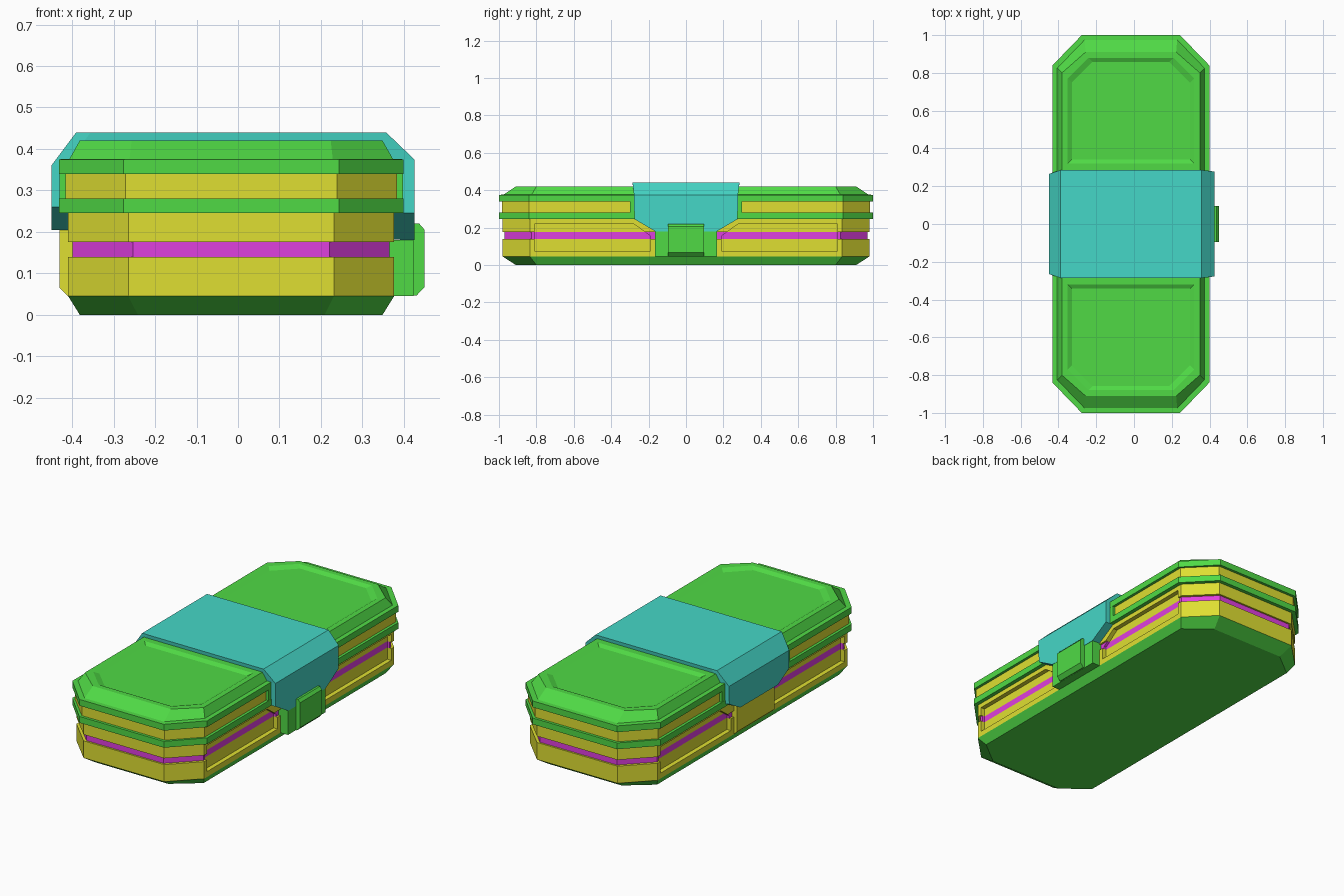
import bpy, bmesh
from mathutils import Vector

cube = bpy.data.objects.get("Cube")
if cube:
    bpy.data.objects.remove(cube, do_unlink=True)


def material(name, rgb):
    m = bpy.data.materials.new(name)
    m.use_nodes = True
    m.diffuse_color = (*rgb, 1)
    m.node_tree.nodes["Principled BSDF"].inputs["Base Color"].default_value = (*rgb, 1)
    return m


GREEN = material("bright green", (0.08, 0.70, 0.06))
YELLOW = material("yellow", (0.74, 0.74, 0.032))
MAGENTA = material("magenta", (0.74, 0.05, 0.74))
TEAL = material("teal", (0.06, 0.68, 0.57))
CX = -0.0165  # middle of the case body


def loft(name, rings, mat=None):
    """Solid skinned through matching loops of points, capped at both ends."""
    bm = bmesh.new()
    loops = [[bm.verts.new(p) for p in ring] for ring in rings]
    n = len(loops[0])
    for a, b in zip(loops, loops[1:]):
        for i in range(n):
            j = (i + 1) % n
            bm.faces.new((a[i], a[j], b[j], b[i]))
    bm.faces.new(loops[0])
    bm.faces.new(loops[-1])
    bmesh.ops.recalc_face_normals(bm, faces=bm.faces)
    mesh = bpy.data.meshes.new(name)
    bm.to_mesh(mesh)
    bm.free()
    if mat:
        mesh.materials.append(mat)
    ob = bpy.data.objects.new(name, mesh)
    bpy.context.collection.objects.link(ob)
    return ob


def octagon(z, hx, hy, cx=0.145, cy=0.145):
    """Rectangle with cut corners, at height z."""
    pts = [(hx, hy - cy), (hx - cx, hy), (cx - hx, hy), (-hx, hy - cy),
           (-hx, cy - hy), (cx - hx, -hy), (hx - cx, -hy), (hx, cy - hy)]
    return [(CX + x, y, z) for x, y in pts]


def rect(z, x0, x1, y):
    return [(x0, -y, z), (x1, -y, z), (x1, y, z), (x0, y, z)]


def cut(target, cutters):
    for c in cutters:
        mod = target.modifiers.new("recess", 'BOOLEAN')
        mod.operation = 'DIFFERENCE'
        mod.solver = 'EXACT'
        mod.object = c
    bpy.context.view_layer.update()
    done = bpy.data.meshes.new_from_object(
        target.evaluated_get(bpy.context.evaluated_depsgraph_get()))
    target.modifiers.clear()
    target.data = done


def discard(cutters):
    for c in cutters:
        bpy.data.objects.remove(c, do_unlink=True)


# Stacked case layers
loft("base", [octagon(0, 0.365, 0.91, 0.14, 0.11),
              octagon(0.045, 0.393, 0.98)], GREEN)
lower_shell = loft("lower_shell", [octagon(0.045, 0.393, 0.98),
                                   octagon(0.14, 0.393, 0.98)], YELLOW)
stripe = loft("stripe", [octagon(0.14, 0.382, 0.97),
                         octagon(0.175, 0.382, 0.97)], MAGENTA)
upper_shell = loft("upper_shell", [octagon(0.175, 0.393, 0.98),
                                   octagon(0.245, 0.393, 0.98)], YELLOW)
loft("middle_rim", [octagon(0.245, 0.415, 1.0, 0.155, 0.16),
                    octagon(0.28, 0.415, 1.0, 0.155, 0.16)], GREEN)
loft("lid_band", [octagon(0.28, 0.40, 0.985), octagon(0.34, 0.40, 0.985)], YELLOW)
lid = loft("lid", [octagon(0.34, 0.415, 1.0, 0.155, 0.16),
                   octagon(0.375, 0.415, 1.0, 0.155, 0.16),
                   octagon(0.376, 0.39, 0.975, 0.145, 0.15),
                   octagon(0.42, 0.365, 0.91, 0.125, 0.11)], GREEN)
loft("lid_band_stop", [rect(0.28, CX - 0.414, CX + 0.414, 0.30),
                       rect(0.34, CX - 0.414, CX + 0.414, 0.30)], GREEN)

# Shallow side panels, four times mirrored
panel = [(0.19, 0.075), (0.19, 0.155), (0.28, 0.22), (0.81, 0.22), (0.81, 0.075)]
side_cutters = [
    loft("panel_cutter", [[(CX + sx * x, sy * y, z) for y, z in panel]
                          for x in (0.368, 0.5)])
    for sx in (-1, 1) for sy in (-1, 1)]
for part in (lower_shell, stripe, upper_shell):
    cut(part, side_cutters)
discard(side_cutters)


# Sunken fields on the lid with sloping walls
def field(z, e, s):
    hx, y0, y1, c = 0.335 - e, 0.32 + e, 0.88 - e, 0.11
    pts = [(-hx, y0), (hx, y0), (hx, y1 - c), (hx - c, y1), (c - hx, y1), (-hx, y1 - c)]
    return [(CX + x, s * y, z) for x, y in pts]


lid_cutters = [loft("field_cutter", [field(0.408, 0.022, s), field(0.42, 0, s),
                                     field(0.45, 0, s)]) for s in (-1, 1)]
cut(lid, lid_cutters)
discard(lid_cutters)


# Strap wrapped over the middle, tapering at its lower ends
def strap_ring(zl, zr, xl, xr, yl, yr):
    return [(xl, -yl, zl), (xl + 0.035, -yr, zl), (xr, -yr, zr),
            (xr, yr, zr), (xl + 0.035, yr, zl), (xl, yl, zl)]


loft("strap", [strap_ring(0.205, 0.18, -0.45, 0.425, 0.165, 0.165),
               strap_ring(0.26, 0.245, -0.45, 0.425, 0.262, 0.276),
               strap_ring(0.36, 0.375, -0.45, 0.425, 0.265, 0.278),
               strap_ring(0.44, 0.44, -0.39, 0.357, 0.285, 0.286)], TEAL)

# Hinge plate on the right flank
loft("hinge_plate", [rect(0.045, -0.41, -0.30, 0.165), rect(0.065, -0.43, -0.30, 0.165),
                     rect(0.207, -0.43, -0.30, 0.165)], YELLOW)

# Latch housing and latch on the left flank
loft("latch_housing", [rect(0.045, 0.30, 0.423, 0.165),
                       rect(0.181, 0.30, 0.423, 0.165)], GREEN)
loft("latch", [rect(0.046, 0.40, 0.43, 0.096), rect(0.067, 0.40, 0.45, 0.096),
               rect(0.205, 0.40, 0.45, 0.096), rect(0.22, 0.40, 0.437, 0.096)], GREEN)
